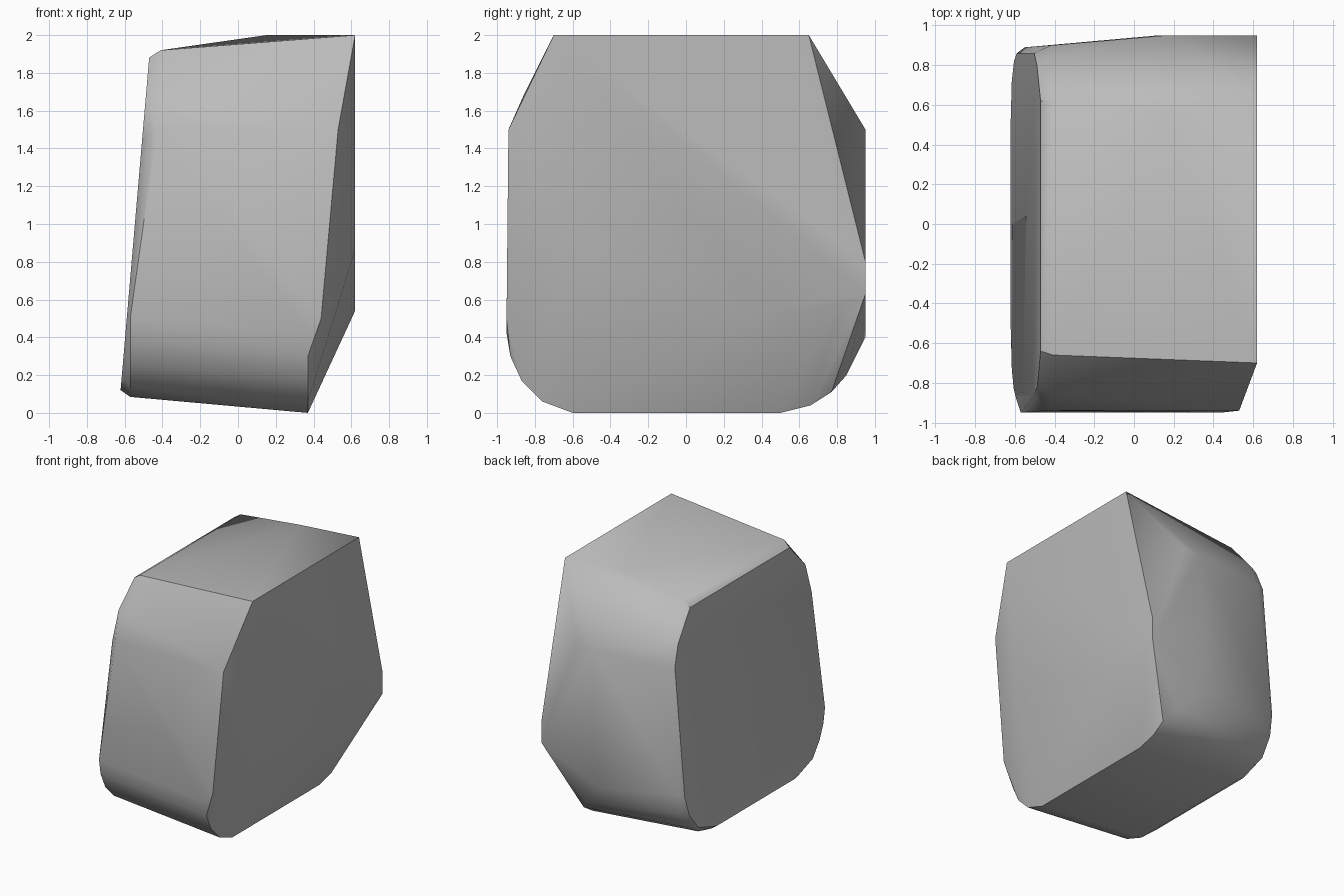
import bpy, bmesh, math

# Remove the default cube
cube = bpy.data.objects.get("Cube")
if cube:
    bpy.data.objects.remove(cube, do_unlink=True)


def left_plane(z):
    """x of the leaning flat side at height z"""
    return -0.632 + 0.086 * z


def floor_height(x):
    """z of the gently tilted underside at x"""
    return 0.09 * (0.37 - x)


# Rounded outline of the leaning side, as (y, z)
side_outline = [(-0.64, 1.88), (-0.82, 1.68), (-0.87, 1.45), (-0.88, 0.45),
                (-0.83, 0.3), (-0.73, 0.19), (-0.5, 0.12), (0.5, 0.12),
                (0.72, 0.19), (0.82, 0.32), (0.86, 0.48), (0.86, 1.5),
                (0.8, 1.66), (0.62, 1.88)]
points = [(left_plane(z), y, z) for y, z in side_outline]

# Rolled lower edges, swept along x
front_roll = [(-0.6, 0), (-0.76, 0.06), (-0.87, 0.17), (-0.93, 0.3), (-0.95, 0.42)]
back_roll = [(0.5, 0), (0.66, 0.04), (0.77, 0.11)]
for x in (-0.57, 0.37):
    points += [(x, y, z + floor_height(x)) for y, z in front_roll + back_roll]
points += [(-0.55, 0.87, 0.34), (-0.55, 0.89, 0.5), (0.3, 0.85, 0.2)]

# Rolled upper edges
points += [(-0.41, -0.66, 1.92), (-0.41, -0.86, 1.68), (-0.43, -0.94, 1.5),
           (-0.41, 0.62, 1.92), (-0.42, 0.83, 1.67), (-0.42, 0.9, 1.5)]

# Flat crown
points += [(0.62, -0.7, 2), (0.46, -0.27, 2), (0.15, 0.58, 2), (0.62, 0.65, 2)]

# Chipped front corner
points += [(0.53, -0.94, 1.5), (0.44, -0.95, 0.5), (0.62, -0.62, 0.86)]

# Lower edge of the broad side and the flat back facet
points += [(0.62, 0.45, 0.54), (0.62, 0.82, 0.58), (0.62, 0.95, 0.63),
           (0.62, 0.95, 0.8), (0.32, 0.95, 1.5), (0.16, 0.95, 1.5),
           (0.12, 0.95, 0.4)]

# Wrap the corner points into one faceted stone
bm = bmesh.new()
for p in points:
    bm.verts.new(p)
hull = bmesh.ops.convex_hull(bm, input=bm.verts)
loose = [v for v in bm.verts if not v.link_faces]
bmesh.ops.delete(bm, geom=loose, context="VERTS")
bmesh.ops.dissolve_limit(bm, angle_limit=math.radians(1.5),
                         verts=bm.verts, edges=bm.edges)
bmesh.ops.recalc_face_normals(bm, faces=bm.faces)
mesh = bpy.data.meshes.new("stone_block")
bm.to_mesh(mesh)
bm.free()
stone = bpy.data.objects.new("stone_block", mesh)
bpy.context.collection.objects.link(stone)

# Plain grey stone
grey = bpy.data.materials.new("stone_grey")
grey.use_nodes = True
colour = (0.5, 0.5, 0.5, 1)
grey.diffuse_color = colour
grey.node_tree.nodes["Principled BSDF"].inputs["Base Color"].default_value = colour
mesh.materials.append(grey)

# Soft rolled edges, crisp chipped ones
bpy.context.view_layer.objects.active = stone
stone.select_set(True)
bpy.ops.object.shade_smooth_by_angle(angle=math.radians(35))
